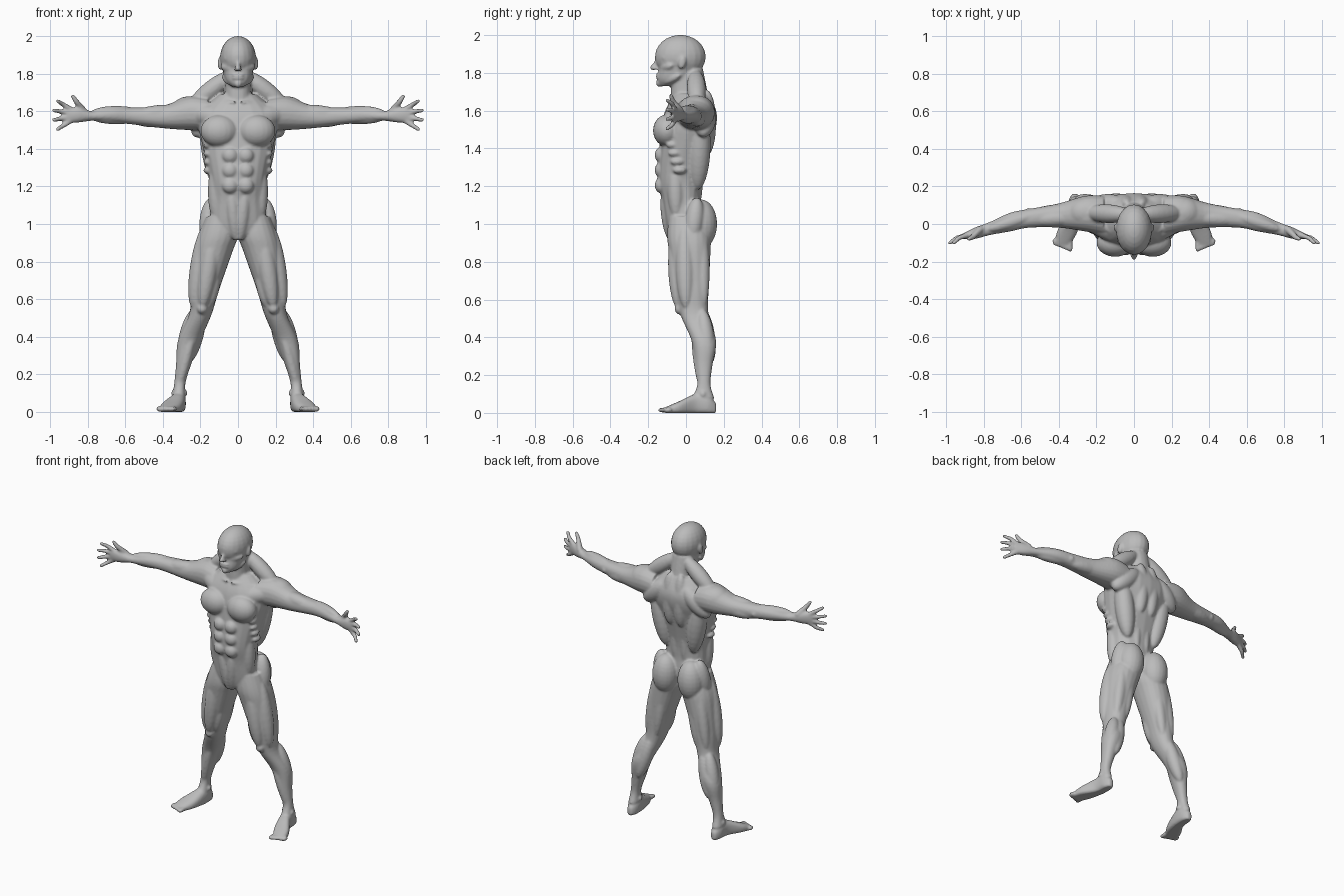
import bpy
import bmesh
from math import cos, sin, pi, copysign
from mathutils import Matrix, Vector

default_cube = bpy.data.objects.get("Cube")
if default_cube:
    bpy.data.objects.remove(default_cube, do_unlink=True)

parts = bmesh.new()
SIDES = 20
BANDS = 14
STEPS = 5

# Directions and joints of the model's left side
OUT, BACK, UP = Matrix.Identity(3)
INWARD, FRONT, DOWN = -OUT, -BACK, -UP
hip = Vector((.12, .02, 1))
knee = Vector((.19, .03, .55))
ankle = Vector((.31, .09, .1))
shoulder = Vector((.26, .06, 1.6))
elbow = Vector((.56, .04, 1.58))
wrist = Vector((.78, -.03, 1.58))
crotch = Vector((.01, -.08, .91))
collar = Vector((.01, -.08, 1.63))


def skin_rings(rings):
    """Join rings of points into one closed tube."""
    rings = [[parts.verts.new(point) for point in ring] for ring in rings]
    for lower, upper in zip(rings, rings[1:]):
        for side in range(SIDES):
            last = side - 1
            parts.faces.new((lower[last], lower[side], upper[side], upper[last]))
    parts.faces.new(rings[0])
    parts.faces.new(rings[-1])


def spline(before, start, end, after, t):
    """Smooth value between start and end."""
    bend = 2 * before - 5 * start + 4 * end - after
    curl = 3 * start - before - 3 * end + after
    return start + ((end - before) * t + bend * t * t + curl * t * t * t) / 2


def rounded(value, power):
    """Square off a sine or cosine for a superellipse."""
    return copysign(abs(value) ** (2 / power), value)


def loft(axis, rows, power=2.2):
    """Skin rounded sections; each row is position, low, high, low, high."""
    rows = [Vector(row) for row in rows]
    ends = [rows[0], *rows, rows[-1]]
    dense = [spline(*ends[i:i + 4], step / STEPS)
             for i in range(len(rows) - 1) for step in range(STEPS)]
    rings = []
    for position, a_low, a_high, b_low, b_high in dense + [rows[-1]]:
        ring = []
        for side in range(SIDES):
            angle = 2 * pi * side / SIDES
            a = (a_high - a_low) * rounded(cos(angle), power)
            b = (b_high - b_low) * rounded(sin(angle), power)
            point = [(a_low + a_high + a) / 2, (b_low + b_high + b) / 2]
            point.insert("xyz".index(axis), position)
            ring.append(point)
        rings.append(ring)
    skin_rings(rings)


def trunk(rows, power=2.4):
    """Loft sections centred on the body: height, half width, front, back."""
    loft("z", [(height, -half, half, front, back)
               for height, half, front, back in rows], power)


def ball(centre, radii, turn=Matrix()):
    matrix = Matrix.Translation(centre) @ turn @ Matrix.Diagonal((*radii, 1))
    rings = []
    for band in range(BANDS):
        tilt = pi * (band + .5) / BANDS
        around = [2 * pi * side / SIDES for side in range(SIDES)]
        rings.append([matrix @ Vector((sin(tilt) * cos(a), sin(tilt) * sin(a), cos(tilt)))
                      for a in around])
    skin_rings(rings)


def knob(centre, radius):
    ball(centre, (radius, radius, radius))


def muscle(start, end, width, shift=Vector(), reach=1):
    """Spindle covering a fraction of the way from start to end."""
    start = Vector(start)
    span = (Vector(end) - start) * reach
    turn = span.to_track_quat("Z", "Y").to_matrix().to_4x4()
    ball(start + span / 2 + shift, (width, width, span.length / 2), turn)


def digit(start, bend, end, thick, thin):
    """Tapered finger or toe with one bend."""
    for step in range(BANDS):
        t = step / (BANDS - 1)
        point = Vector(start).lerp(bend, min(t * 2, 1)).lerp(end, max(t * 2 - 1, 0))
        knob(point, thick + (thin - thick) * t)


# Leg
loft("z", [
    (.08, .28, .35, .03, .15), (.15, .28, .34, .06, .13), (.25, .25, .33, .05, .14),
    (.38, .2, .32, .03, .16), (.52, .14, .26, -.03, .12), (.65, .1, .25, -.06, .12),
    (.85, .03, .23, -.09, .13), (.94, 0, .21, -.1, .13), (1.04, .01, .17, -.09, .1)])

# Front, outer and inner thigh
muscle(hip, knee, .05, FRONT * .07)
muscle(hip, knee, .05, FRONT * .03 + OUT * .05)
muscle(knee, hip, .045, FRONT * .04 + INWARD * .03, reach=.6)

# Hamstrings, calf heads and shin
for sideways in (INWARD, OUT):
    muscle(hip, knee, .04, BACK * .06 + sideways * .03)
muscle(knee, ankle, .045, BACK * .06, reach=.65)
muscle(knee, ankle, .045, BACK * .055 + OUT * .04, reach=.6)
muscle(ankle, knee, .028, OUT * .015, reach=.8)

# Kneecap and ankle bones
knob(knee + FRONT * .06, .03)
knob(ankle + OUT * .03, .017)
knob(ankle + INWARD * .025, .017)

# Buttock and side of hip
muscle((.09, .08, 1.13), (.1, .08, .87), .085)
muscle((.14, .06, 1.14), (.17, .03, .9), .05)

# Foot and toes
SOLE = -.01
loft("y", [(depth, inner, outer, SOLE, top) for depth, inner, outer, top in (
    (.16, .3, .33, .05), (.12, .28, .35, .09), (.05, .28, .36, .1),
    (-.04, .3, .41, .06), (-.11, .34, .42, .03))], power=2.6)
for toe in range(5):
    root = Vector((.34 + toe * .02, -.09, .015))
    tip = root + FRONT * (.045 - toe * .008)
    digit(root, tip, tip, .015, .011)

# Arm and palm, with heights measured from the arm's own level
LEVEL = wrist.z
loft("x", [(along, front, back, LEVEL - below, LEVEL + above)
           for along, front, back, below, above in (
    (.16, -.06, .15, .08, .09), (.26, -.04, .15, .08, .1), (.4, -.02, .11, .07, .05),
    (.56, -.02, .08, .05, .04), (.66, -.04, .06, .04, .04), (.77, -.06, .01, .03, .02),
    (.85, -.08, -.02, .04, .04), (.91, -.08, -.05, .04, .04))])

# Shoulder cap, biceps, triceps, forearm and elbow
ball(shoulder, (.1, .085, .08))
muscle(shoulder, elbow, .045, FRONT * .02)
muscle(shoulder, elbow, .045, BACK * .01 + DOWN * .03)
for height in (UP, DOWN):
    muscle(wrist, elbow, .034, height * .015, reach=1.2)
knob(elbow + BACK * .02 + DOWN * .01, .025)

# Thumb, then four spread fingers
thumb_root = wrist + OUT * .04 + UP * .02
thumb_bend = thumb_root + OUT * .04 + UP * .05 + FRONT * .04
digit(thumb_root, thumb_bend, thumb_bend + OUT * .02 + UP * .03 + FRONT * .01, .019, .011)
for finger in range(4):
    spread = 1.5 - finger
    root = Vector((.89, -.06, LEVEL + spread * .02))
    tip = Vector((.99 - abs(spread) * .02, -.1, LEVEL + spread * .05))
    digit(root, root.lerp(tip, .6) + BACK * .01, tip, .015, .011)

# Chest and collar bone
ball((.1, -.1, 1.495), (.1, .075, .085))
muscle((.03, -.07, 1.55), shoulder, .06, FRONT * .02, reach=1.2)
muscle(collar, shoulder, .014, UP * .02 + FRONT * .02)

# Stomach rows, lower stomach, flank and ribs
for row in range(3):
    ball((.042, -.13, 1.365 - row * .08), (.043, .036, .043))
muscle((.04, -.11, 1.2), crotch, .038)
muscle((.11, -.06, 1.36), (.12, -.05, 1.02), .045)
for rib in range(4):
    ball(Vector((.16, -.07, 1.42)) + (DOWN * .045 + BACK * .012) * rib, (.024, .036, .02))

# Side of back, beside the spine, shoulder blade, upper back
muscle((.17, .08, 1.6), (.1, .06, 1.18), .06)
muscle((.035, .06, 1.5), (.035, .06, 1.08), .032)
muscle((.06, .11, 1.64), (.24, .09, 1.47), .06)
muscle((.04, .11, 1.71), (.04, .11, 1.36), .05)

# Slope and side of neck
muscle((.02, .05, 1.79), shoulder, .05, UP * .02)
muscle((.06, .01, 1.82), collar, .019)

# Brow, eye, cheekbone, jaw, nostril and ear
muscle((0, -.15, 1.885), (.075, -.11, 1.88), .016)
knob((.034, -.13, 1.86), .013)
muscle((.02, -.135, 1.825), (.09, -.07, 1.84), .022)
muscle((.03, -.12, 1.745), (.08, -.03, 1.79), .02)
knob((.012, -.164, 1.823), .01)
ball((.096, -.02, 1.855), (.012, .02, .036), Matrix.Rotation(-.2, 4, "X"))

# Mirror the left side to the right
copied = bmesh.ops.duplicate(parts, geom=parts.verts[:] + parts.edges[:] + parts.faces[:])
for item in copied["geom"]:
    if isinstance(item, bmesh.types.BMVert):
        item.co.x *= -1

# Torso
trunk([(.92, .03, -.1, 0), (1, .14, -.11, .08), (1.13, .142, -.13, .08),
       (1.24, .15, -.15, .09), (1.42, .19, -.14, .13), (1.52, .21, -.13, .16),
       (1.6, .2, -.11, .16), (1.69, .1, -.06, .12)])

# Neck, skull and face
trunk([(1.6, .08, -.08, .13), (1.72, .07, -.08, .11), (1.82, .07, -.07, .09)])
ball((0, -.03, 1.885), (.096, .135, .116))
trunk([(1.73, .03, -.14, -.06), (1.77, .07, -.15, .03),
       (1.86, .085, -.14, .06), (1.91, .085, -.15, .06)])

# Chin, nose and lips
knob((0, -.138, 1.747), .022)
nose_tip = Vector((0, -.176, 1.828))
digit((0, -.15, 1.87), nose_tip, nose_tip, .01, .015)
for height in (1.776, 1.792):
    ball((0, -.146, height), (.032, .014, .008))

# Flat soles
for vert in parts.verts:
    vert.co.z = max(vert.co.z, 0)

# Blend the parts into one smooth skin
skin = bpy.data.meshes.new("body")
parts.to_mesh(skin)
parts.free()
body = bpy.data.objects.new("body", skin)
bpy.context.collection.objects.link(body)
blend = body.modifiers.new("blend", "REMESH")
blend.mode = "VOXEL"
blend.voxel_size = .007
blend.use_smooth_shade = True
soften = body.modifiers.new("soften", "SMOOTH")
soften.iterations = 5

grey = bpy.data.materials.new("plain_grey")
grey.use_nodes = True
colour = (.5, .5, .5, 1)
grey.diffuse_color = colour
grey.node_tree.nodes["Principled BSDF"].inputs["Base Color"].default_value = colour
skin.materials.append(grey)
